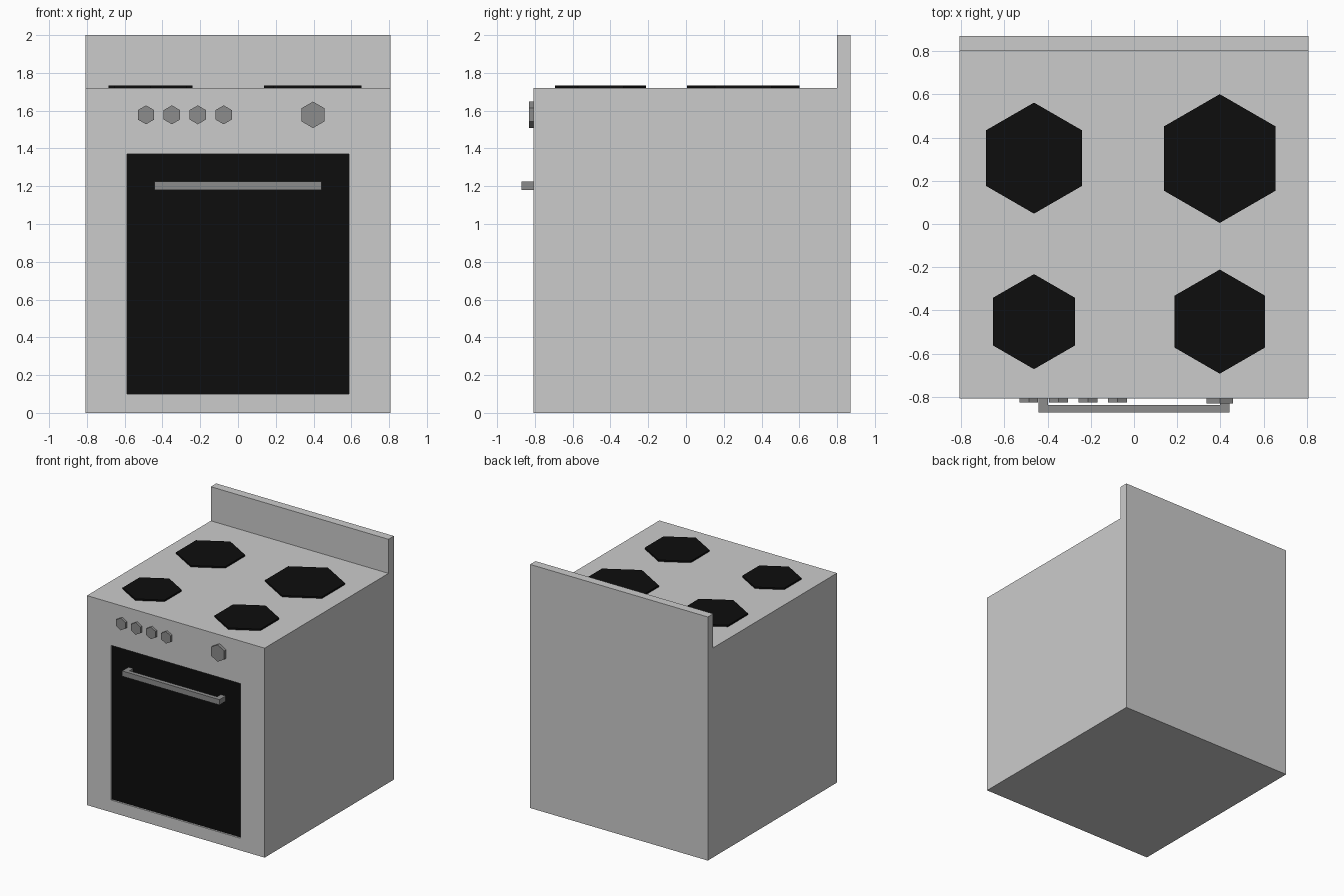
import bpy, bmesh, math
from mathutils import Matrix, Vector

if "Cube" in bpy.data.objects:
    bpy.data.objects.remove(bpy.data.objects["Cube"])


def material(name, rgb):
    m = bpy.data.materials.new(name)
    m.diffuse_color = (*rgb, 1)
    m.use_nodes = True
    m.node_tree.nodes["Principled BSDF"].inputs["Base Color"].default_value = m.diffuse_color
    return m


LIGHT = material("light grey enamel", (0.6, 0.6, 0.6))
METAL = material("mid grey metal", (0.265, 0.265, 0.265))
BLACK = material("black glass", (0.004, 0.004, 0.004))


def finish(name, bm, *mats):
    bmesh.ops.recalc_face_normals(bm, faces=bm.faces[:])
    me = bpy.data.meshes.new(name)
    bm.to_mesh(me)
    bm.free()
    for m in mats:
        me.materials.append(m)
    ob = bpy.data.objects.new(name, me)
    bpy.context.collection.objects.link(ob)
    return ob


def add_box(bm, lo, hi):
    lo, hi = Vector(lo), Vector(hi)
    mat = Matrix.Translation((lo + hi) / 2) @ Matrix.Diagonal((*(hi - lo), 1))
    bmesh.ops.create_cube(bm, size=1, matrix=mat)


def hex_prism(name, centre, radius, depth, mat, facing_front=False):
    # points of the hexagon lie along y (or along z when facing the front)
    bm = bmesh.new()
    rot = Matrix.Rotation(math.pi / 2, 4, 'X') if facing_front else Matrix()
    spin = Matrix.Rotation(math.pi / 2, 4, 'Z')
    bmesh.ops.create_cone(bm, cap_ends=True, segments=6, radius1=radius, radius2=radius, depth=depth,
                          matrix=Matrix.Translation(centre) @ rot @ spin)
    # make sure a corner points along the up axis
    axis = 2 if facing_front else 1
    if max(v.co[axis] - centre[axis] for v in bm.verts) < radius * 0.95:
        m = Matrix.Rotation(math.pi / 6, 3, 'Y' if facing_front else 'Z')
        bmesh.ops.rotate(bm, cent=centre, matrix=m, verts=bm.verts[:])
    return finish(name, bm, mat)


FRONT, STEP, BACK, W, TOP = -0.807, 0.80, 0.87, 0.807, 1.72

# Cabinet with upstand: L-shaped side profile swept across x
bm = bmesh.new()
profile = [(FRONT, 0), (BACK, 0), (BACK, 2), (STEP, 2), (STEP, TOP), (FRONT, TOP)]
side = bm.faces.new([bm.verts.new((-W, y, z)) for y, z in profile])
ext = bmesh.ops.extrude_face_region(bm, geom=[side])
bmesh.ops.translate(bm, vec=(2 * W, 0, 0),
                    verts=[g for g in ext["geom"] if isinstance(g, bmesh.types.BMVert)])
bmesh.ops.recalc_face_normals(bm, faces=bm.faces[:])

# Recessed dark oven door in the front face
front = min(bm.faces, key=lambda f: f.calc_center_median().y)
bmesh.ops.inset_individual(bm, faces=[front], thickness=0.1)
for v in front.verts:
    v.co = (math.copysign(0.588, v.co.x), FRONT, 1.37 if v.co.z > 0.8 else 0.10)
door = bmesh.ops.extrude_discrete_faces(bm, faces=[front])["faces"][0]
bmesh.ops.translate(bm, vec=(0, 0.015, 0), verts=door.verts[:])
door.material_index = 1
finish("cabinet_and_door", bm, LIGHT, BLACK)

# Door handle: bar with two end posts
bm = bmesh.new()
add_box(bm, (-0.442, -0.872, 1.18), (0.442, -0.838, 1.224))
for s in (-1, 1):
    x0, x1 = sorted((s * 0.442, s * 0.398))
    add_box(bm, (x0, -0.838, 1.18), (x1, FRONT + 0.015, 1.224))
finish("door_handle", bm, METAL)

# Control knobs
for i in range(4):
    hex_prism(f"small_knob_{i + 1}", (-0.487 + i * 0.137, FRONT - 0.006, 1.578), 0.05, 0.028, METAL, True)
hex_prism("large_knob", (0.397, FRONT - 0.008, 1.578), 0.07, 0.034, METAL, True)

# Hotplates
for name, x, y, r in (("back_left", -0.463, 0.305, 0.257), ("back_right", 0.397, 0.303, 0.298),
                      ("front_left", -0.463, -0.452, 0.22), ("front_right", 0.397, -0.452, 0.241)):
    hex_prism(f"{name}_hotplate", (x, y, TOP + 0.004), r, 0.018, BLACK)
